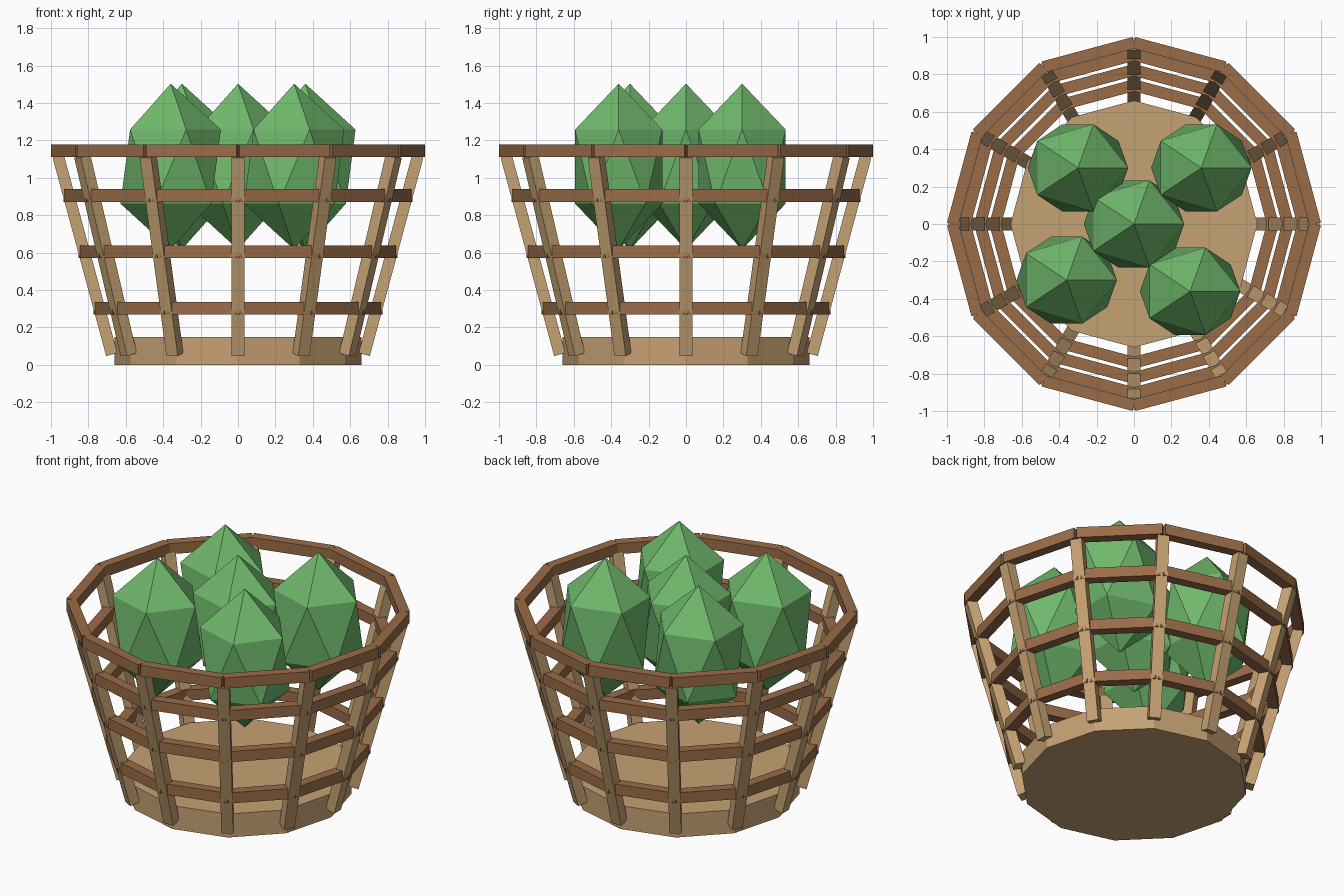
import bpy
from math import sin, cos, pi, radians
from mathutils import Matrix, Vector

cube = bpy.data.objects.get("Cube")
if cube:
    bpy.data.objects.remove(cube, do_unlink=True)

SIDES = 12
STEP = 2 * pi / SIDES


def material(name, rgb):
    m = bpy.data.materials.new(name)
    m.use_nodes = True
    m.diffuse_color = (*rgb, 1)
    bsdf = next(n for n in m.node_tree.nodes if n.type == "BSDF_PRINCIPLED")
    bsdf.inputs["Base Color"].default_value = (*rgb, 1)
    return m


tan_wood = material("tan wood", (0.56, 0.36, 0.17))
brown_wood = material("brown wood", (0.32, 0.15, 0.065))
leaf_green = material("melon green", (0.16, 0.48, 0.15))


def finish(name, mat):
    obj = bpy.context.object
    obj.name = obj.data.name = name
    obj.data.materials.append(mat)
    return obj


def box(name, size, matrix, mat):
    bpy.ops.mesh.primitive_cube_add(size=1)
    obj = finish(name, mat)
    obj.data.transform(Matrix.Diagonal((*size, 1)))
    obj.matrix_world = matrix


def wall_radius(z):
    """Radius of the flared basket wall at a height."""
    return 0.66 + 0.27 * z


# Solid floor of the basket
bpy.ops.mesh.primitive_cylinder_add(vertices=SIDES, radius=0.66, depth=0.15,
                                    location=(0, 0, 0.075))
finish("basket_base", tan_wood)

# Upright slats leaning outwards
low, high = 0.055, 1.115
start = Vector((wall_radius(low), 0, low))
end = Vector((wall_radius(high), 0, high))
lean = (end - start).to_track_quat("Z", "Y").to_matrix().to_4x4()
lean = Matrix.Rotation((end - start).angle(Vector((0, 0, 1))), 4, "Y")
for i in range(SIDES):
    turn = Matrix.Rotation(i * STEP, 4, "Z")
    place = turn @ Matrix.Translation((start + end) / 2) @ lean
    box(f"slat_{i + 1}", (0.062, 0.07, (end - start).length), place, tan_wood)

# Horizontal hoops, each of straight bars meeting at the slats
hoops = {"lower_hoop": 0.303, "middle_hoop": 0.605,
         "upper_hoop": 0.905, "rim": 1.145}
for name, z in hoops.items():
    r = wall_radius(z)
    for i in range(SIDES):
        turn = Matrix.Rotation((i + 0.5) * STEP, 4, "Z")
        place = turn @ Matrix.Translation((r * cos(STEP / 2), 0, z))
        box(f"{name}_bar_{i + 1}", (0.062, 2 * r * sin(STEP / 2), 0.068),
            place, brown_wood)

# Faceted melons in the basket
spots = [(0, 0), (0.36, 0.3), (-0.3, 0.3), (-0.36, -0.3), (0.3, -0.36)]
for i, (x, y) in enumerate(spots):
    bpy.ops.mesh.primitive_ico_sphere_add(subdivisions=1, radius=1,
                                          location=(x, y, 1.06))
    obj = finish(f"melon_{i + 1}", leaf_green)
    obj.data.transform(Matrix.Diagonal((0.3, 0.274, 0.443, 1)))
